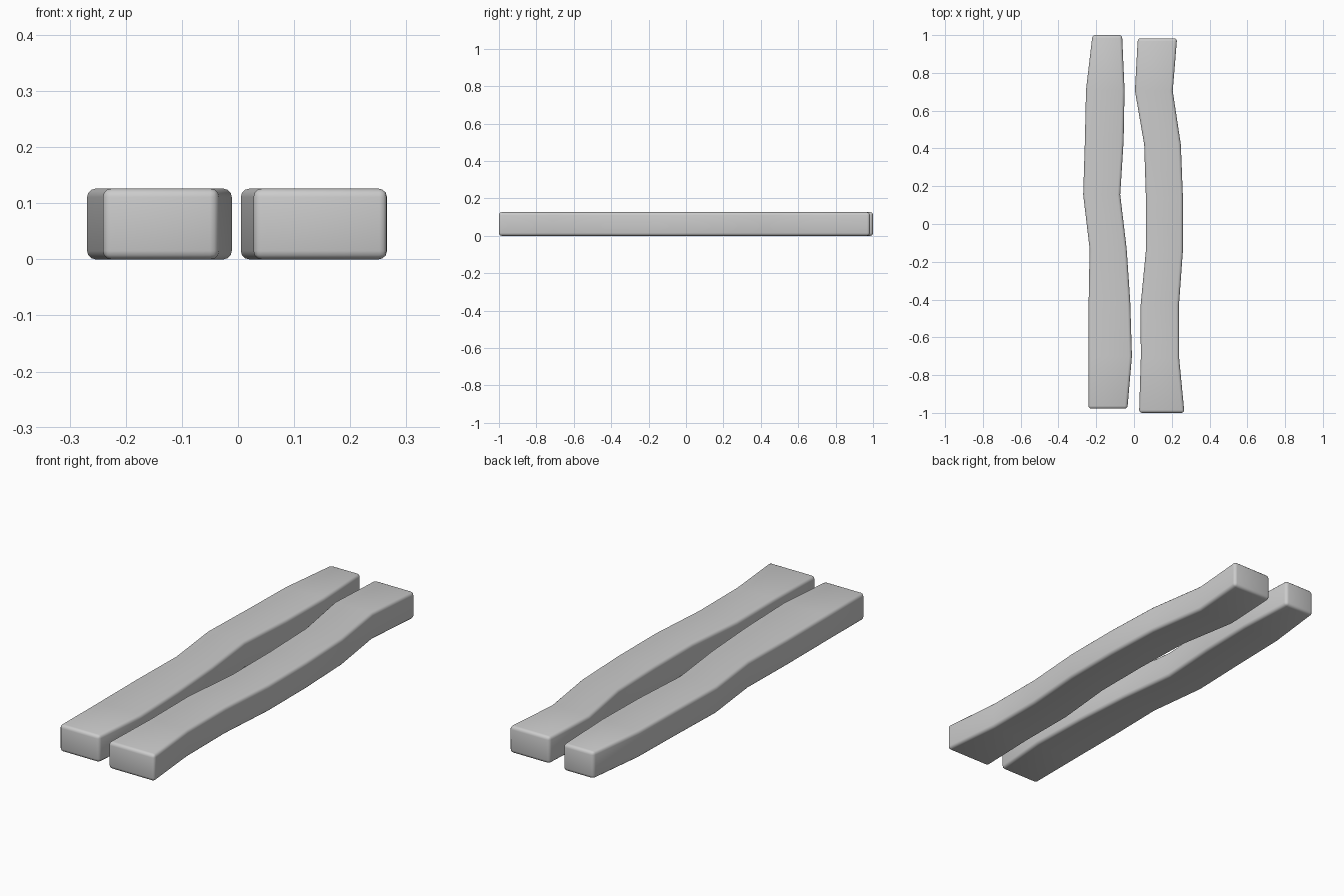
import bpy
import bmesh
import math

if "Cube" in bpy.data.objects:
    bpy.data.objects.remove(bpy.data.objects["Cube"])

HEIGHT = 0.126


def plank(name, stations):
    """Sweep a rectangular section through (y, left x, right x) stations."""
    bm = bmesh.new()
    rings = [[bm.verts.new(p) for p in ((l, y, 0), (r, y, 0), (r, y, HEIGHT), (l, y, HEIGHT))]
             for y, l, r in stations]
    for a, b in zip(rings, rings[1:]):
        for i in range(4):
            j = (i + 1) % 4
            bm.faces.new((a[i], a[j], b[j], b[i]))
    bm.faces.new(rings[0])
    bm.faces.new(rings[-1])
    bmesh.ops.recalc_face_normals(bm, faces=bm.faces)
    # round the long edges and, more tightly, the end rims
    rims = {e for f in bm.faces if len({round(v.co.y, 4) for v in f.verts}) == 1 for e in f.edges}
    sharp = [e for e in bm.edges if e in rims or e.calc_face_angle() > math.radians(50)]
    bmesh.ops.bevel(bm, geom=sharp, offset=0.015, offset_type='OFFSET',
                    segments=3, profile=0.5, affect='EDGES', clamp_overlap=True)
    mesh = bpy.data.meshes.new(name)
    bm.to_mesh(mesh)
    bm.free()
    obj = bpy.data.objects.new(name, mesh)
    bpy.context.collection.objects.link(obj)
    bpy.ops.object.select_all(action='DESELECT')
    obj.select_set(True)
    bpy.context.view_layer.objects.active = obj
    bpy.ops.object.shade_smooth_by_angle(angle=math.radians(35))
    return obj


# Left wavy plank
plank("left_plank", [
    (-0.978, -0.241, -0.035), (-0.70, -0.240, -0.011), (-0.41, -0.240, -0.020),
    (-0.13, -0.235, -0.039), (0.155, -0.269, -0.073), (0.44, -0.260, -0.055),
    (0.71, -0.254, -0.050), (1.0, -0.220, -0.063)])

# Right wavy plank
plank("right_plank", [
    (-1.0, 0.027, 0.267), (-0.71, 0.036, 0.239), (-0.43, 0.035, 0.238),
    (-0.14, 0.063, 0.259), (0.14, 0.063, 0.259), (0.42, 0.054, 0.248),
    (0.705, 0.005, 0.205), (0.983, 0.020, 0.228)])
